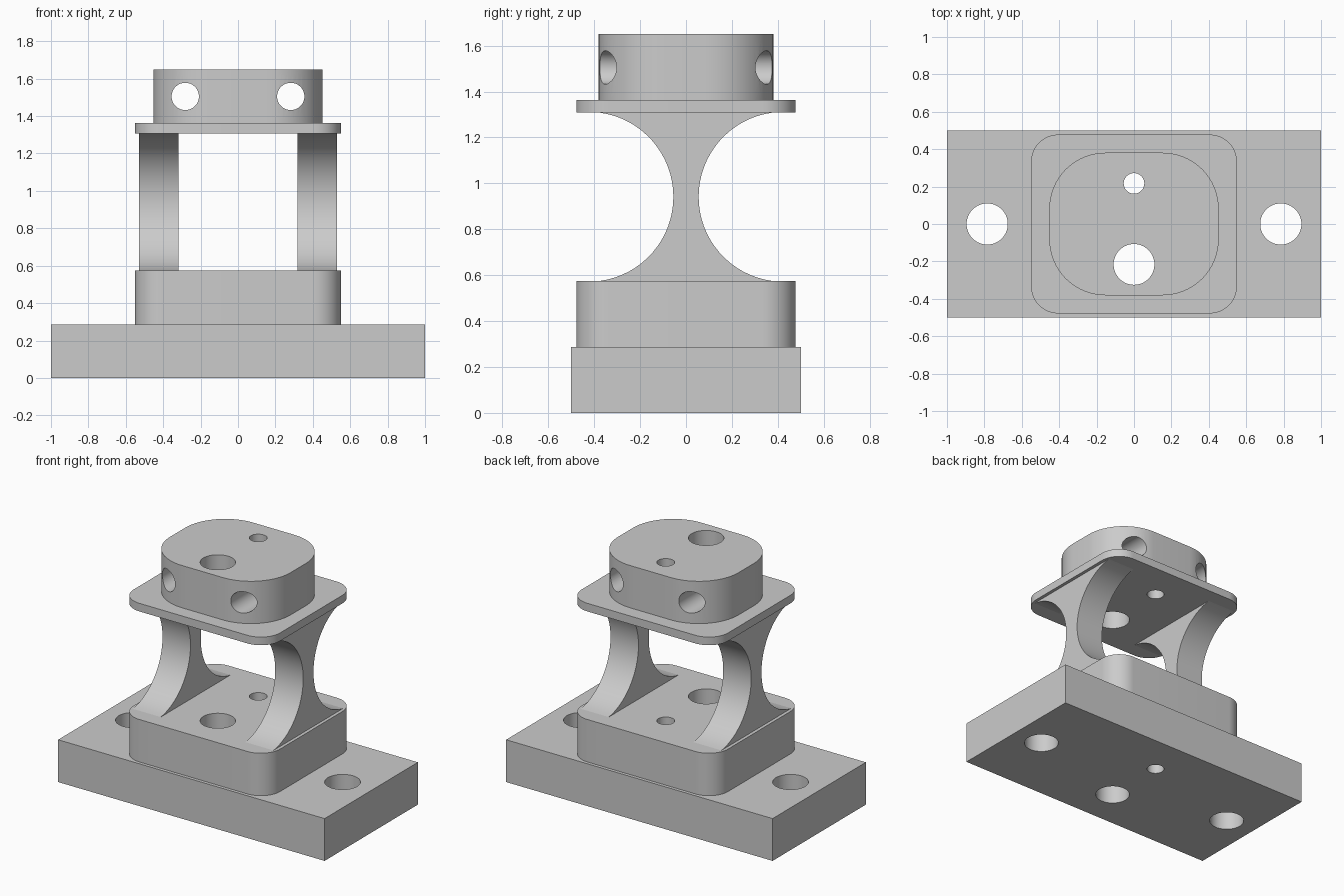
import bpy, bmesh, math
from mathutils import Matrix, Vector

cube = bpy.data.objects.get("Cube")
if cube:
    bpy.data.objects.remove(cube, do_unlink=True)

grey = bpy.data.materials.new("light grey")
grey.use_nodes = True
COLOUR = (0.6, 0.6, 0.6, 1)
grey.diffuse_color = COLOUR
grey.node_tree.nodes["Principled BSDF"].inputs["Base Color"].default_value = COLOUR


def make_object(name, bm):
    bmesh.ops.recalc_face_normals(bm, faces=bm.faces)
    mesh = bpy.data.meshes.new(name)
    bm.to_mesh(mesh)
    bm.free()
    mesh.materials.append(grey)
    obj = bpy.data.objects.new(name, mesh)
    bpy.context.collection.objects.link(obj)
    return obj


def prism(name, points, offset):
    """Extrude a closed outline of 3D points along an offset."""
    bm = bmesh.new()
    face = bm.faces.new([bm.verts.new(p) for p in points])
    result = bmesh.ops.extrude_face_region(bm, geom=[face], use_keep_orig=True)
    moved = [v for v in result["geom"] if isinstance(v, bmesh.types.BMVert)]
    bmesh.ops.translate(bm, vec=Vector(offset), verts=moved)
    return make_object(name, bm)


def rounded_block(name, hx, hy, z0, z1, radius, steps=16):
    points = []
    for i, (sx, sy) in enumerate([(1, 1), (-1, 1), (-1, -1), (1, -1)]):
        for k in range(steps + 1):
            a = math.pi / 2 * (i + k / steps)
            points.append((sx * (hx - radius) + radius * math.cos(a),
                           sy * (hy - radius) + radius * math.sin(a), z0))
    return prism(name, points, (0, 0, z1 - z0))


def cylinders(name, holes, length, rotation=Matrix()):
    """Helper mesh of cylinders, one for each (centre, radius)."""
    bm = bmesh.new()
    for centre, radius in holes:
        bmesh.ops.create_cone(bm, cap_ends=True, segments=64, radius1=radius,
                              radius2=radius, depth=length,
                              matrix=Matrix.Translation(centre) @ rotation)
    obj = make_object(name, bm)
    obj.hide_render = True
    return obj


def activate(obj):
    bpy.ops.object.select_all(action="DESELECT")
    obj.select_set(True)
    bpy.context.view_layer.objects.active = obj


def drill(obj, cutter):
    activate(obj)
    mod = obj.modifiers.new("holes", "BOOLEAN")
    mod.operation = "DIFFERENCE"
    mod.solver = "EXACT"
    mod.object = cutter
    bpy.ops.object.modifier_apply(modifier=mod.name)


# Heights of the stacked parts
BASE, BLOCK, FLANGE, CAP = 0.287, 0.575, 1.308, 1.65
FLANGE_TOP = 1.363

# Base plate, block, flange and cap
bm = bmesh.new()
bmesh.ops.create_cube(bm, size=1, matrix=Matrix.Translation((0, 0, BASE / 2))
                      @ Matrix.Diagonal((2, 1, BASE, 1)))
base = make_object("base_plate", bm)
block = rounded_block("lower_block", 0.55, 0.478, BASE, BLOCK, 0.145)
flange = rounded_block("upper_flange", 0.55, 0.478, FLANGE, FLANGE_TOP, 0.145)
cap = rounded_block("top_cap", 0.453, 0.381, FLANGE_TOP, CAP, 0.3)

# Waisted side webs, scooped by a round arc at front and back
R, WAIST, STEPS = 0.37, 0.055, 32
mid = (BLOCK + FLANGE) / 2
reach = math.asin((FLANGE - BLOCK) / 2 / R)
profile = []
for side in (1, -1):
    for k in range(STEPS + 1):
        a = side * reach * (2 * k / STEPS - 1)
        profile.append((side * (WAIST + R - R * math.cos(a)), mid + R * math.sin(a)))
webs = []
for name, x in (("left_web", 0.318), ("right_web", -0.528)):
    webs.append(prism(name, [(x, y, z) for y, z in profile], (0.21, 0, 0)))

# Vertical holes through the stack, mounting holes and cross holes in the cap
stack = cylinders("stack_cutter", [((0, 0.217, 1), 0.055), ((0, -0.216, 1), 0.109)], 3)
mounts = cylinders("mount_cutter", [((x, 0, 0), 0.11) for x in (-0.785, 0.785)], 1)
cross = cylinders("cross_cutter", [((x, 0, 1.505), 0.073) for x in (-0.282, 0.282)], 2,
                  Matrix.Rotation(math.pi / 2, 4, "X"))
for part in (base, block, flange, cap):
    drill(part, stack)
drill(base, mounts)
drill(cap, cross)
for cutter in (stack, mounts, cross):
    bpy.data.objects.remove(cutter, do_unlink=True)

for part in (base, block, flange, cap, *webs):
    activate(part)
    bpy.ops.object.shade_smooth_by_angle(angle=math.radians(30))
